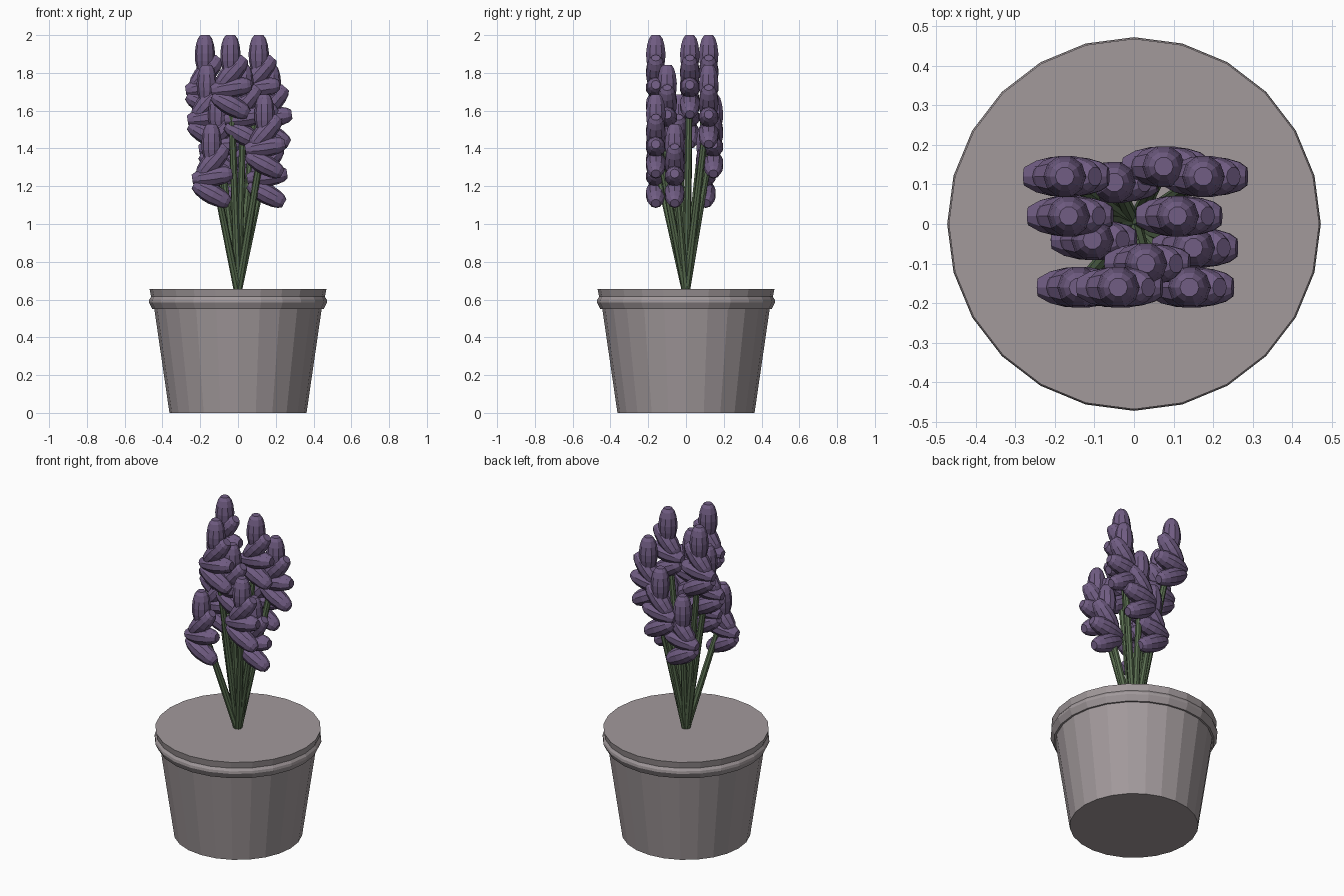
import bpy, math
from mathutils import Vector, Matrix

if "Cube" in bpy.data.objects:
    bpy.data.objects.remove(bpy.data.objects["Cube"])


def material(name, rgb):
    m = bpy.data.materials.new(name)
    m.diffuse_color = (*rgb, 1)
    m.use_nodes = True
    m.node_tree.nodes["Principled BSDF"].inputs["Base Color"].default_value = m.diffuse_color
    return m


POT = material("warm grey", (0.36, 0.32, 0.33))
PURPLE = material("dusty purple", (0.165, 0.11, 0.23))
GREEN = material("stem green", (0.10, 0.155, 0.08))


def lathe(profile, sides):
    """Verts and faces of a capped solid turned about z, from (radius, z) points."""
    verts = [(r * math.cos(2 * math.pi * i / sides), r * math.sin(2 * math.pi * i / sides), z)
             for r, z in profile for i in range(sides)]
    faces = [(k * sides + i, k * sides + (i + 1) % sides,
              (k + 1) * sides + (i + 1) % sides, (k + 1) * sides + i)
             for k in range(len(profile) - 1) for i in range(sides)]
    faces.append(tuple(reversed(range(sides))))
    faces.append(tuple(range(len(verts) - sides, len(verts))))
    return verts, faces


def add(name, parts, mat):
    """One object from several (verts, faces, matrix) parts."""
    verts, faces = [], []
    for vs, fs, mx in parts:
        n = len(verts)
        verts += [mx @ Vector(v) for v in vs]
        faces += [tuple(i + n for i in f) for f in fs]
    me = bpy.data.meshes.new(name)
    me.from_pydata(verts, [], faces)
    me.materials.append(mat)
    ob = bpy.data.objects.new(name, me)
    bpy.context.collection.objects.link(ob)
    return ob


# Tapered pot with a double-lipped rim and flat top
pot = lathe([(0.363, 0), (0.443, 0.55), (0.454, 0.55), (0.472, 0.585),
             (0.470, 0.60), (0.460, 0.615), (0.468, 0.655)], 24)
add("pot", [(*pot, Matrix())], POT)

# One blossom: a blunt, flat-ended bud along z
bud = lathe([(0.024, -0.107), (0.042, -0.075), (0.052, -0.03), (0.054, 0.01),
             (0.048, 0.055), (0.038, 0.088), (0.024, 0.107)], 10)

# Bud placement in each flower head: x offset, z offset from tip, tilt from vertical
BUDS = [(0, -0.107, 0), (0.005, -0.2, 42), (0.004, -0.278, 82), (0, -0.37, 118)]

# Flower heads: tip x, y and height
HEADS = [(-0.04, -0.16, 2.0), (0.11, 0.02, 2.0), (-0.175, 0.12, 2.0),
         (0.03, -0.10, 1.843), (-0.165, 0.02, 1.843), (0.175, 0.12, 1.843),
         (0.14, -0.16, 1.686), (-0.105, -0.04, 1.686), (0.075, 0.145, 1.686),
         (-0.14, -0.16, 1.53), (0.15, -0.06, 1.53), (-0.05, 0.105, 1.53)]

for n, (x, y, z) in enumerate(HEADS, 1):
    add(f"flower_head_{n}",
        [(*bud, Matrix.Translation((x + dx, y, z + dz)) @ Matrix.Rotation(math.radians(a), 4, 'Y'))
         for dx, dz, a in BUDS], PURPLE)
    # Straight stem from the pot centre into the head
    base, tip = Vector((0, 0, 0.64)), Vector((x, y, z - 0.2))
    d = tip - base
    stem = lathe([(0.021, 0), (0.017, d.length)], 8)
    add(f"stem_{n}", [(*stem, Matrix.Translation(base) @ d.to_track_quat('Z', 'Y').to_matrix().to_4x4())], GREEN)
